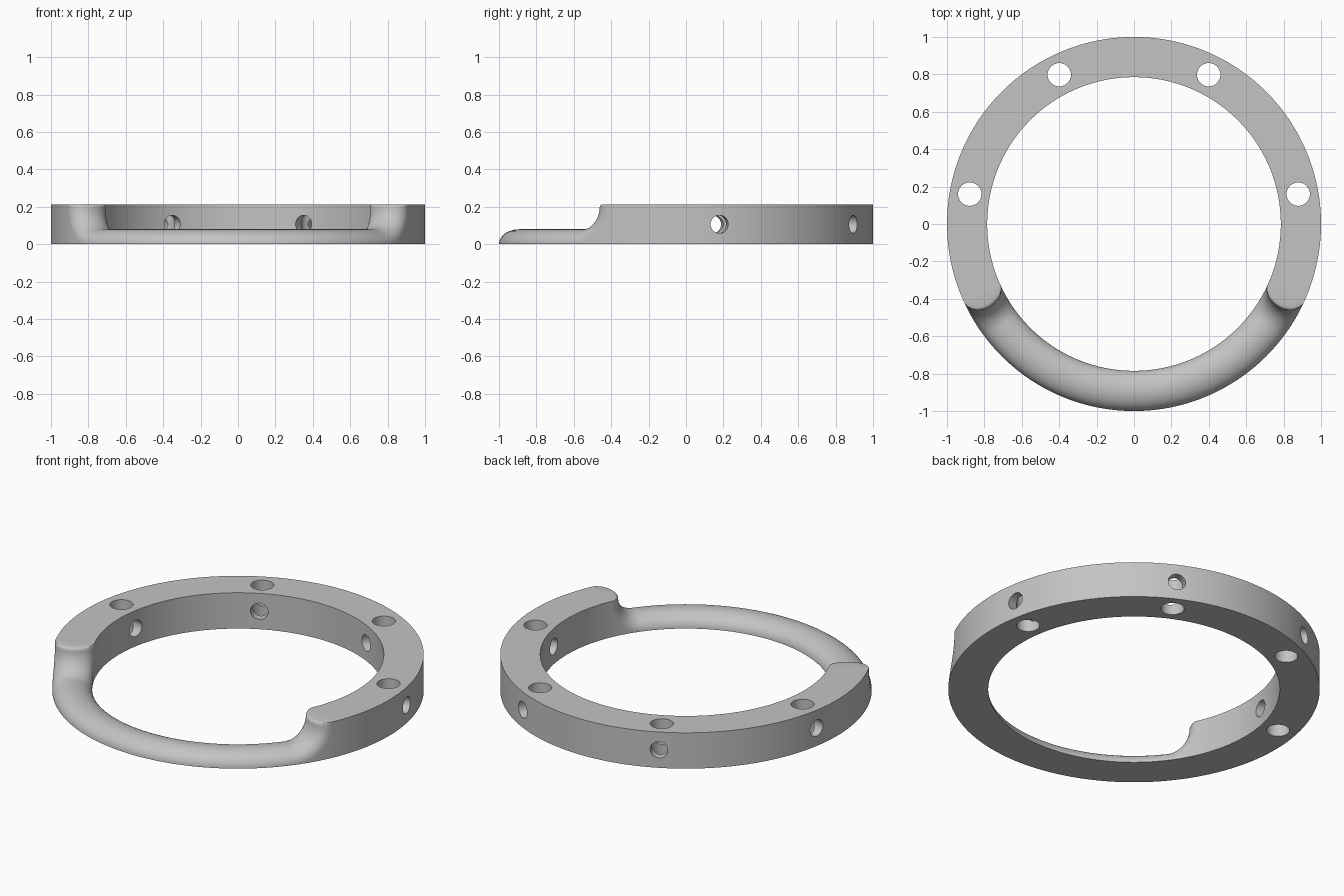
import bpy, bmesh
from math import sin, cos, pi, radians

cube = bpy.data.objects.get("Cube")
if cube:
    bpy.data.objects.remove(cube, do_unlink=True)

MID, HALF = 0.8925, 0.1075       # centre radius and half width of the band
HEIGHT, BEAD = 0.213, 0.08       # tall rear height, half-round front height
BEND = 0.2                       # radius of the sweep up to the rear block
COLS = 24

grey = bpy.data.materials.new("plain grey")
grey.use_nodes = True
grey.diffuse_color = (0.55, 0.55, 0.55, 1)
grey.node_tree.nodes["Principled BSDF"].inputs["Base Color"].default_value = (0.55, 0.55, 0.55, 1)


def section(angle, z, tilt, depth):
    """Half-elliptical section; tilt turns its bulge from up to forwards."""
    row = []
    for j in range(COLS + 1):
        phi = pi * j / COLS
        h = depth * sin(phi) if 0 < j < COLS else 0
        row.append((MID + HALF * cos(phi), angle - h * sin(tilt) / MID, z + h * cos(tilt)))
    return row


# Rows of half the ring, from the front middle to the back middle
wall = radians(-24.7)
start = wall - BEND / MID
rows = [section(-pi / 2 + (start + pi / 2) * i / 28, 0, 0, BEAD) for i in range(28)]
for i in range(17):
    a = pi / 2 * i / 16
    rows.append(section(start + BEND * sin(a) / MID, BEND * (1 - cos(a)), a, BEAD))
for n, (z, depth) in enumerate([(0.207, 0.076), (0.211, 0.07), (HEIGHT, 0.06)], 1):
    rows.append(section(wall + n * 0.0005, z, pi / 2, depth))
first = wall + 0.004
rows += [section(first + (pi / 2 - first) * i / 60, HEIGHT, 0, 0) for i in range(61)]

# Skin both halves into one closed body
bm = bmesh.new()
verts = {}


def vert(p, side, floor=False):
    r, a, z = p
    co = (side * r * cos(a), r * sin(a), 0 if floor else z)
    key = tuple(round(c, 5) + 0.0 for c in co)
    if key not in verts:
        verts[key] = bm.verts.new(co)
    return verts[key]


def face(points):
    unique = list(dict.fromkeys(points))
    if len(unique) > 2:
        bm.faces.new(unique)


for side in (1, -1):
    for p, q in zip(rows, rows[1:]):
        for j in range(COLS):
            face([vert(p[j], side), vert(p[j + 1], side), vert(q[j + 1], side), vert(q[j], side)])
        for e in (0, COLS):
            face([vert(p[e], side), vert(q[e], side), vert(q[e], side, True), vert(p[e], side, True)])
        face([vert(p[0], side, True), vert(q[0], side, True),
              vert(q[COLS], side, True), vert(p[COLS], side, True)])
bmesh.ops.recalc_face_normals(bm, faces=bm.faces)
mesh = bpy.data.meshes.new("ring_body")
bm.to_mesh(mesh)
bm.free()
ring = bpy.data.objects.new("ring_body", mesh)
bpy.context.collection.objects.link(ring)
mesh.materials.append(grey)

# Vertical and radial holes crossing at four stations
cutters = []
for deg in (10.3, 63.4, 116.6, 169.7):
    a = radians(deg)
    at = (MID * cos(a), MID * sin(a), HEIGHT / 2)
    for radius, turn in ((0.0625, (0, 0, 0)), (0.048, (0, pi / 2, a))):
        bpy.ops.mesh.primitive_cylinder_add(vertices=40, radius=radius, depth=0.5,
                                            location=at, rotation=turn)
        cutter = bpy.context.object
        cutter.name = "hole_cutter"
        cutter.hide_render = True
        cutter.data.materials.append(grey)
        cutters.append(cutter)
        cut = ring.modifiers.new("hole", 'BOOLEAN')
        cut.operation, cut.solver, cut.object = 'DIFFERENCE', 'EXACT', cutter

bpy.ops.object.select_all(action='DESELECT')
ring.select_set(True)
bpy.context.view_layer.objects.active = ring
for name in [m.name for m in ring.modifiers]:
    bpy.ops.object.modifier_apply(modifier=name)
for cutter in cutters:
    bpy.data.objects.remove(cutter, do_unlink=True)
bpy.ops.object.shade_smooth_by_angle(angle=radians(30))
